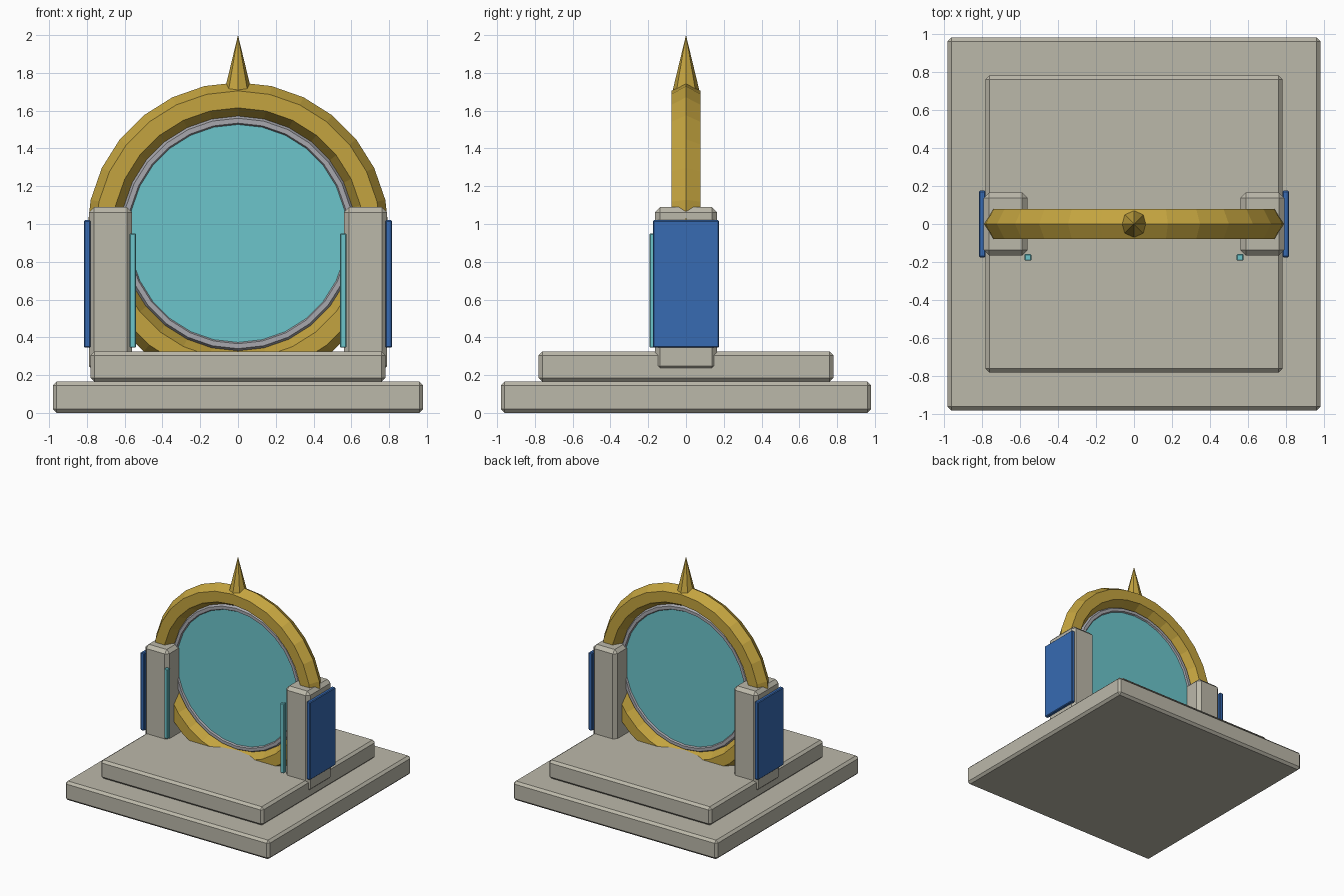
import bpy
import bmesh
from math import radians
from mathutils import Matrix

cube = bpy.data.objects.get("Cube")
if cube:
    bpy.data.objects.remove(cube, do_unlink=True)


def material(name, rgb):
    mat = bpy.data.materials.new(name)
    mat.use_nodes = True
    color = (*rgb, 1.0)
    mat.diffuse_color = color
    mat.node_tree.nodes["Principled BSDF"].inputs["Base Color"].default_value = color
    return mat


stone = material("stone", (0.50, 0.48, 0.40))
gold = material("gold", (0.55, 0.37, 0.05))
steel = material("steel", (0.39, 0.39, 0.42))
blue = material("blue", (0.038, 0.145, 0.45))
teal = material("teal", (0.15, 0.56, 0.60))

CENTER_Z = 0.95   # centre of the ring
SIDES = 28        # facets around the ring


def finish(name, mat):
    obj = bpy.context.object
    obj.name = name
    obj.data.materials.append(mat)
    return obj


def box(name, mat, lo, hi, bevel):
    """Bevelled box between two opposite corners."""
    bm = bmesh.new()
    bmesh.ops.create_cube(bm, size=1)
    size = [b - a for a, b in zip(lo, hi)]
    mid = [(a + b) / 2 for a, b in zip(lo, hi)]
    bm.transform(Matrix.Translation(mid) @ Matrix.Diagonal((*size, 1)))
    mesh = bpy.data.meshes.new(name)
    bm.to_mesh(mesh)
    bm.free()
    mesh.materials.append(mat)
    obj = bpy.data.objects.new(name, mesh)
    bpy.context.collection.objects.link(obj)
    mod = obj.modifiers.new("edge_bevel", "BEVEL")
    mod.width = bevel
    mod.segments = 1
    return obj


def ring(name, mat, major, minor):
    """Upright faceted ring with a hexagonal section."""
    bpy.ops.mesh.primitive_torus_add(
        major_radius=major, minor_radius=minor, major_segments=SIDES,
        minor_segments=6, location=(0, 0, CENTER_Z), rotation=(radians(90), 0, 0))
    return finish(name, mat)


# Stepped base
box("lower_step", stone, (-0.98, -0.98, 0), (0.98, 0.98, 0.165), 0.02)
box("upper_step", stone, (-0.78, -0.78, 0.165), (0.78, 0.78, 0.325), 0.02)

# Pillars with outer panels and front light strips
for side, s in (("left", 1), ("right", -1)):
    def side_box(part, mat, x0, x1, y0, y1, z0, z1, bevel):
        xs = sorted((s * x0, s * x1))
        box(f"{side}_{part}", mat, (xs[0], y0, z0), (xs[1], y1, z1), bevel)

    side_box("pillar", stone, 0.56, 0.79, -0.165, 0.165, 0.22, 1.09, 0.028)
    side_box("outer_panel", blue, 0.78, 0.815, -0.175, 0.175, 0.345, 1.02, 0.006)
    side_box("light_strip", teal, 0.54, 0.575, -0.193, -0.157, 0.345, 0.95, 0.005)

# Gold ring, inner rim and glowing disc
ring("outer_ring", gold, 0.71, 0.09)
ring("inner_rim", steel, 0.597, 0.026)
bpy.ops.mesh.primitive_cylinder_add(
    vertices=SIDES, radius=0.588, depth=0.02,
    location=(0, 0, CENTER_Z), rotation=(radians(90), 0, 0))
finish("portal_disc", teal)

# Spike on top
bpy.ops.mesh.primitive_cone_add(
    vertices=8, radius1=0.07, radius2=0, depth=0.29, location=(0, 0, 1.855))
finish("top_spike", gold)
